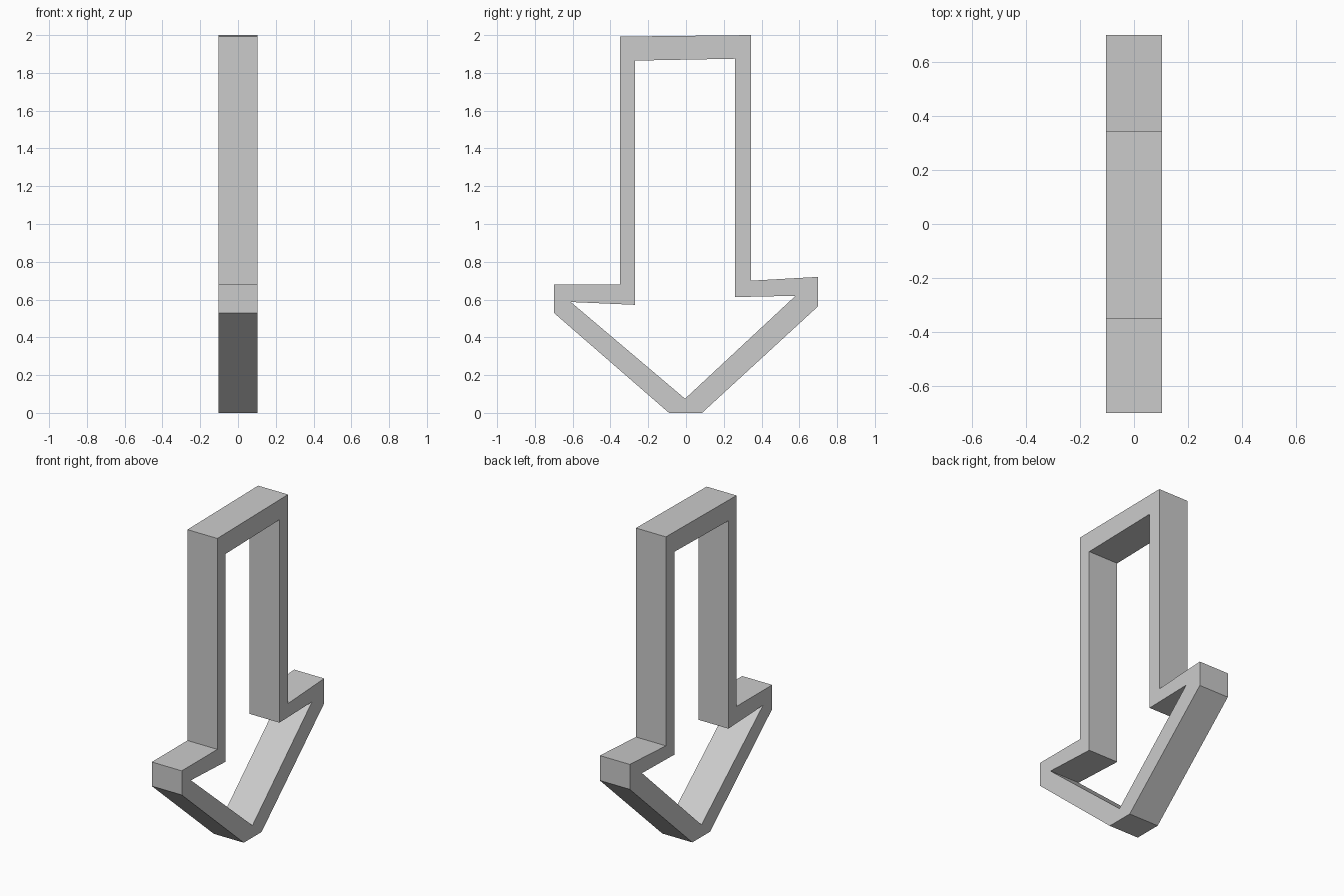
import bpy
import bmesh

cube = bpy.data.objects.get("Cube")
if cube:
    bpy.data.objects.remove(cube, do_unlink=True)

HALF_WIDTH = 0.103

# Frame corners as (y, z): one inner point with its one or two outer points
corners = [
    ((-0.27, 1.865), [(-0.35, 1.992)]),
    ((0.26, 1.875), [(0.345, 2.0)]),
    ((0.26, 0.613), [(0.345, 0.70)]),
    ((0.58, 0.62), [(0.70, 0.72), (0.70, 0.565)]),
    ((-0.005, 0.075), [(0.085, 0.0), (-0.09, 0.0)]),
    ((-0.61, 0.587), [(-0.70, 0.53), (-0.70, 0.68)]),
    ((-0.27, 0.572), [(-0.35, 0.68)]),
]

# Flat outline made of a bar per side and a wedge per blunted corner
bm = bmesh.new()


def point(p):
    return bm.verts.new((-HALF_WIDTH, p[0], p[1]))


stations = [(point(inner), [point(p) for p in outer]) for inner, outer in corners]
for i, (inner, outer) in enumerate(stations):
    next_inner, next_outer = stations[(i + 1) % len(stations)]
    if len(outer) == 2:
        bm.faces.new((inner, outer[0], outer[1]))
    bm.faces.new((inner, outer[-1], next_outer[0], next_inner))

# Give the frame its width
extruded = bmesh.ops.extrude_face_region(bm, geom=bm.faces[:], use_keep_orig=True)
moved = [g for g in extruded["geom"] if isinstance(g, bmesh.types.BMVert)]
bmesh.ops.translate(bm, verts=moved, vec=(2 * HALF_WIDTH, 0, 0))
bmesh.ops.recalc_face_normals(bm, faces=bm.faces[:])

# Merge each side into clean flat faces
flat_edges = [e for e in bm.edges if len(e.link_faces) == 2 and e.calc_face_angle() < 0.001]
side_edges = [e for e in flat_edges if abs(e.verts[0].co.x - e.verts[1].co.x) < 0.001]
for e in side_edges:
    e.smooth = True

mesh = bpy.data.meshes.new("arrow_frame")
bm.to_mesh(mesh)
bm.free()

grey = bpy.data.materials.new("plain grey")
grey.use_nodes = True
colour = (0.6, 0.6, 0.6, 1.0)
grey.diffuse_color = colour
grey.node_tree.nodes["Principled BSDF"].inputs["Base Color"].default_value = colour
mesh.materials.append(grey)

arrow = bpy.data.objects.new("arrow_frame", mesh)
bpy.context.collection.objects.link(arrow)
